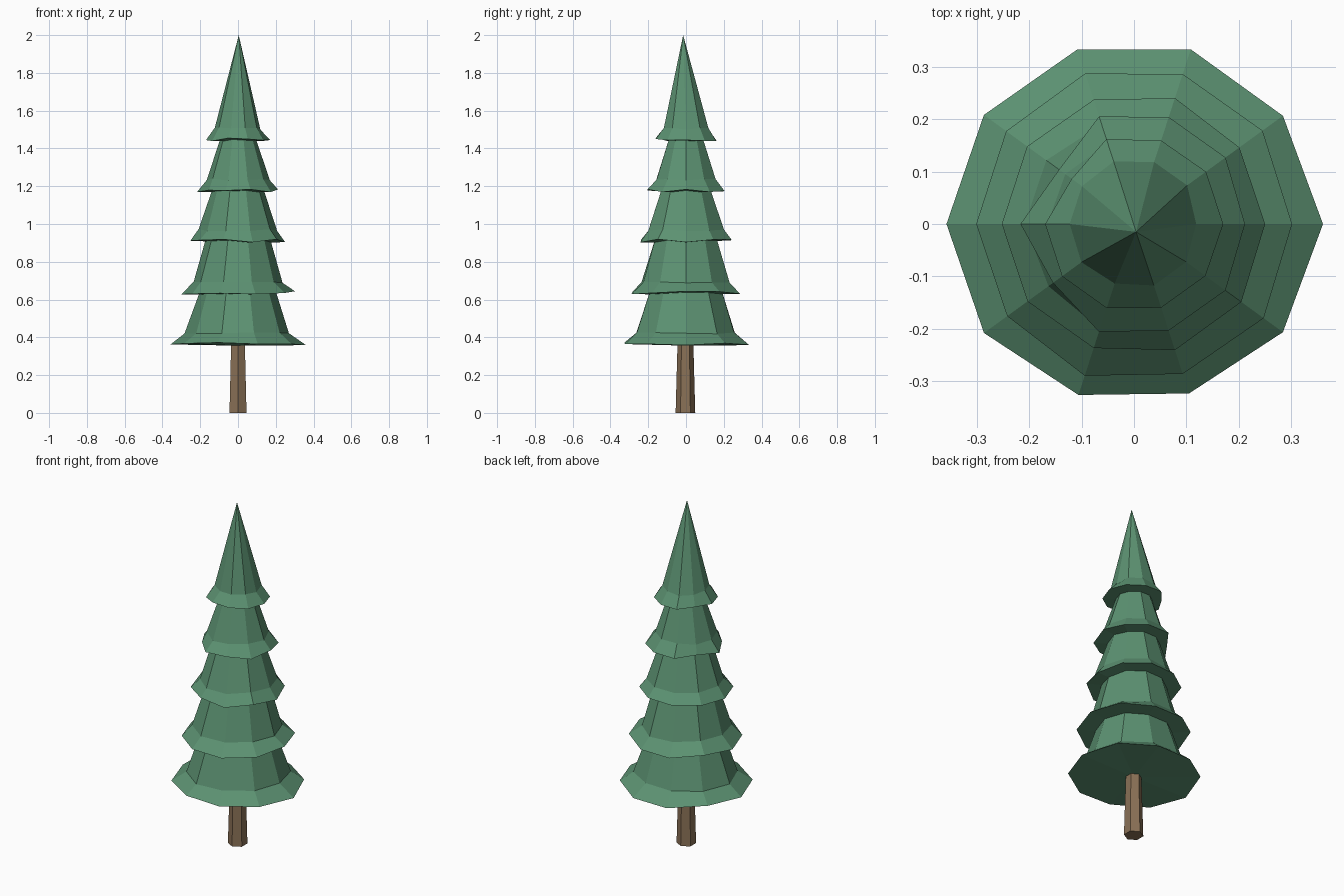
import bpy, bmesh, math, random

random.seed(4)
cube = bpy.data.objects.get("Cube")
if cube:
    bpy.data.objects.remove(cube, do_unlink=True)


def make_material(name, colour):
    mat = bpy.data.materials.new(name)
    mat.use_nodes = True
    mat.diffuse_color = colour
    mat.node_tree.nodes["Principled BSDF"].inputs["Base Color"].default_value = colour
    return mat


def ring(bm, sides, radius, z, centre=(0, 0), turn=0.0, wobble=0.0, lift=0.0, dents={}):
    """A slightly irregular loop of vertices."""
    verts = []
    for i in range(sides):
        a = turn + math.tau * i / sides
        r = radius * dents.get(i, 1) * (1 + random.uniform(-wobble, wobble))
        verts.append(bm.verts.new((centre[0] + r * math.cos(a),
                                   centre[1] + r * math.sin(a),
                                   z + random.uniform(-lift, lift))))
    return verts


def bridge(bm, low, high):
    for i in range(len(low)):
        j = (i + 1) % len(low)
        bm.faces.new((low[i], low[j], high[j], high[i]))


def fan(bm, loop, point):
    tip = bm.verts.new(point)
    for i in range(len(loop)):
        bm.faces.new((loop[i], loop[(i + 1) % len(loop)], tip))


def finish(bm, name, mat):
    bmesh.ops.recalc_face_normals(bm, faces=bm.faces)
    mesh = bpy.data.meshes.new(name)
    bm.to_mesh(mesh)
    bm.free()
    mesh.materials.append(mat)
    obj = bpy.data.objects.new(name, mesh)
    bpy.context.collection.objects.link(obj)
    return obj


needles = make_material("needle green", (0.107, 0.287, 0.168, 1))
bark = make_material("bark brown", (0.254, 0.165, 0.093, 1))

# Tapered six-sided trunk
bm = bmesh.new()
foot = ring(bm, 6, 0.052, 0, centre=(0, -0.003), turn=math.pi / 2)
neck = ring(bm, 6, 0.041, 0.4, centre=(0, -0.003), turn=math.pi / 2)
bridge(bm, foot, neck)
bm.faces.new(foot)
bm.faces.new(neck)
finish(bm, "trunk", bark)

# Foliage tiers: name, rim height, rim radius, crease radius, top height, top radius, dented corners
SIDES = 10
tiers = [
    ("bottom_branches", 0.366, 0.350, 0.275, 0.66, 0.195, {0: 1.02, 5: 1.02, 7: 0.97, 8: 0.97}),
    ("lower_branches", 0.636, 0.302, 0.240, 0.94, 0.165, {}),
    ("middle_branches", 0.911, 0.250, 0.205, 1.20, 0.130, {}),
    ("upper_branches", 1.177, 0.214, 0.165, 1.47, 0.088, {4: 0.83, 6: 0.9}),
    ("crown", 1.447, 0.169, 0.122, 2.0, 0, {4: 0.86}),
]
for name, z, rim_r, crease_r, top_z, top_r, dents in tiers:
    bm = bmesh.new()
    rim = ring(bm, SIDES, rim_r, z, wobble=0.012, lift=0.009, dents=dents)
    crease = ring(bm, SIDES, crease_r, z + 0.058, wobble=0.03, lift=0.006)
    bridge(bm, rim, crease)
    fan(bm, rim, (0, 0, z - 0.01))
    if top_r:
        top = ring(bm, SIDES, top_r, top_z)
        bridge(bm, crease, top)
        bm.faces.new(top)
    else:
        fan(bm, crease, (0.004, -0.015, top_z))
    finish(bm, name, needles)
